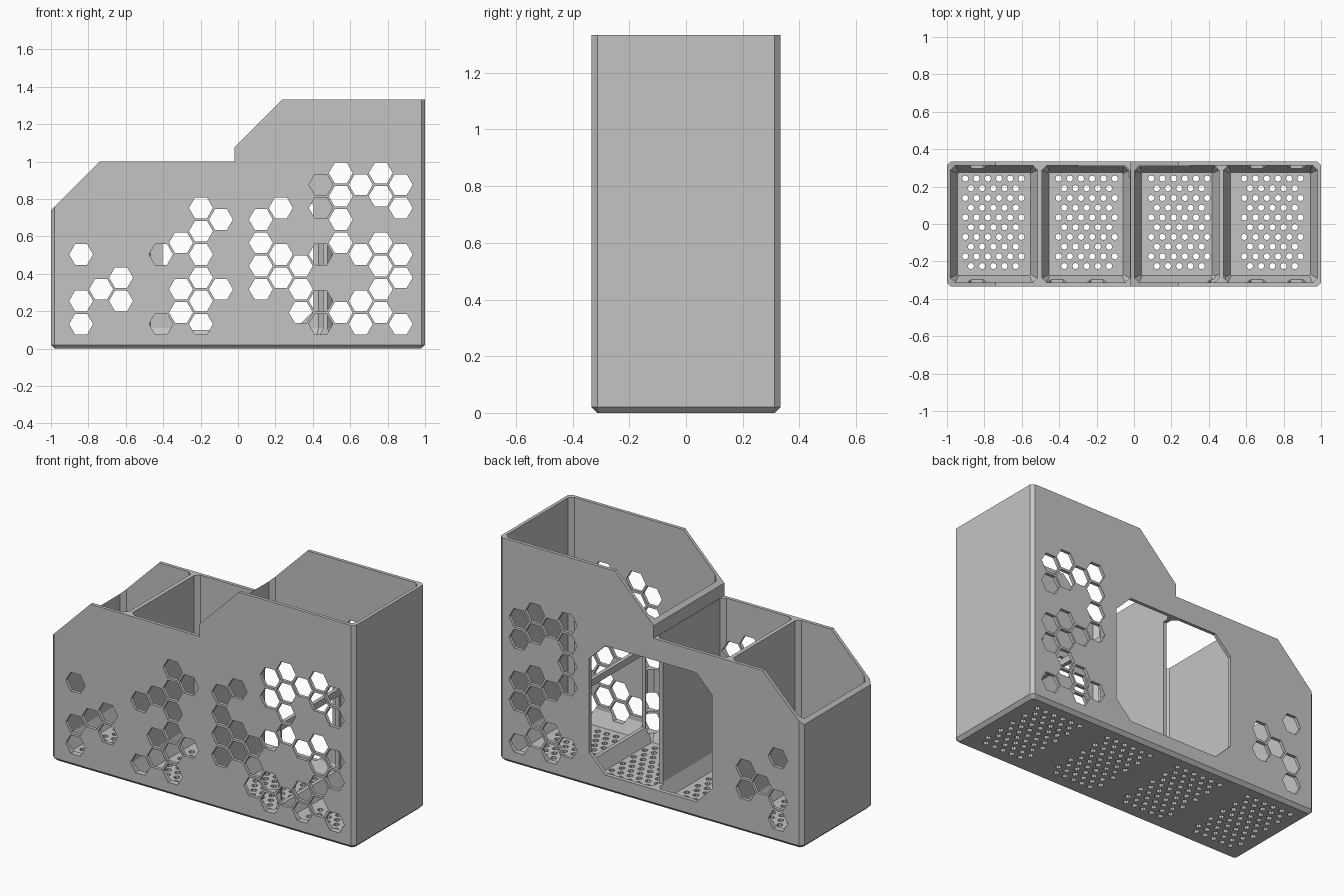
import bpy, bmesh, math

if "Cube" in bpy.data.objects:
    bpy.data.objects.remove(bpy.data.objects["Cube"])

grey = bpy.data.materials.new("plain grey")
grey.diffuse_color = (0.55, 0.55, 0.55, 1)
grey.use_nodes = True
grey.node_tree.nodes["Principled BSDF"].inputs["Base Color"].default_value = grey.diffuse_color


def loft(bm, rings):
    """Closed solid through matching rings of points."""
    vs = [[bm.verts.new(p) for p in r] for r in rings]
    n = len(vs[0])
    bm.faces.new(vs[0][::-1])
    bm.faces.new(vs[-1])
    for a, b in zip(vs, vs[1:]):
        for i in range(n):
            j = (i + 1) % n
            bm.faces.new((a[i], a[j], b[j], b[i]))


def rect(x0, x1, y0, y1, c, z):
    """Rectangle ring with chamfered corners at height z."""
    return [(x0 + c, y0, z), (x1 - c, y0, z), (x1, y0 + c, z), (x1, y1 - c, z),
            (x1 - c, y1, z), (x0 + c, y1, z), (x0, y1 - c, z), (x0, y0 + c, z)]


def slab(bm, outline, y0, y1):
    """Extrude an x-z outline along y."""
    loft(bm, [[(x, y, z) for x, z in outline] for y in (y0, y1)])


def make(name, bm):
    bmesh.ops.recalc_face_normals(bm, faces=bm.faces[:])
    me = bpy.data.meshes.new(name)
    bm.to_mesh(me)
    bm.free()
    ob = bpy.data.objects.new(name, me)
    bpy.context.collection.objects.link(ob)
    me.materials.append(grey)
    return ob


def cut(target, bm):
    cutter = make("cutter", bm)
    cutter.hide_render = True
    mod = target.modifiers.new("cut", 'BOOLEAN')
    mod.operation, mod.solver, mod.object = 'DIFFERENCE', 'EXACT', cutter
    bpy.context.view_layer.objects.active = target
    bpy.ops.object.modifier_apply(modifier="cut")
    bpy.data.objects.remove(cutter)


# Outer block with chamfered upright and bottom edges
W, D, H, C = 1.0, 0.333, 1.333, 0.02
bm = bmesh.new()
loft(bm, [rect(-W + C, W - C, -D + C, D - C, C * 0.6, 0),
          rect(-W, W, -D, D, C, C),
          rect(-W, W, -D, D, C, H)])
body = make("organizer_body", bm)

# Stepped, sloping top outline
bm = bmesh.new()
slab(bm, [(-1.1, 0.64), (-0.74, 1.0), (-0.02, 1.0), (-0.02, 1.075),
          (0.44, 1.535), (-1.1, 1.535)], -0.5, 0.5)
cut(body, bm)

# Four compartments with sloped floor edges
bm = bmesh.new()
IY, S = 0.313, 0.037
for x0, x1 in [(-0.98, -0.516), (-0.492, -0.022), (0.002, 0.455), (0.478, 0.98)]:
    loft(bm, [rect(x0 + S, x1 - S, -IY + S, IY - S, 0.006, 0.03),
              rect(x0, x1, -IY, IY, 0.025, 0.11),
              rect(x0, x1, -IY, IY, 0.025, 1.6)])
cut(body, bm)

# Low right divider: open above the beam, window below it
bm = bmesh.new()
slab(bm, [(0.42, 0.59), (0.515, 0.59), (0.515, 1.6), (0.42, 1.6)], -IY, IY)
slab(bm, [(0.42, 0.11), (0.515, 0.11), (0.515, 0.55), (0.42, 0.55)], -0.27, 0.27)
cut(body, bm)

# Large chamfered opening in the back, notching the middle divider
bm = bmesh.new()
a, c, z0, z1 = 0.405, 0.105, 0.1, 0.87
slab(bm, [(-a + c, z0), (a - c, z0), (a, z0 + c), (a, z1 - c),
          (a - c, z1), (-a + c, z1), (-a, z1 - c), (-a, z0 + c)], 0.25, 0.45)
cut(body, bm)

# Honeycomb holes: column number (from the right) -> rows
CELLS = {0: "02356", 1: "012356", 2: "0136", 3: "03456", 4: "01356",
         5: "012", 6: "235", 7: "1234", 9: "14", 10: "012345",
         11: "013", 12: "03", 14: "12", 15: "1", 16: "013"}


def honeycomb(columns, y0, y1):
    bm = bmesh.new()
    for k in columns:
        for n in CELLS[k]:
            cx = 0.87 - 0.1068 * k
            cz = 0.131 + 0.1243 * (int(n) + 0.5 * (k % 2))
            slab(bm, [(cx + 0.064 * math.cos(i * math.pi / 3),
                       cz + 0.064 * math.sin(i * math.pi / 3)) for i in range(6)], y0, y1)
    return bm


cut(body, honeycomb(CELLS, -0.45, -0.272))
cut(body, honeycomb([k for k in CELLS if k < 4 or k > 12], 0.272, 0.45))

# Staggered drain holes in each floor
bm = bmesh.new()
for cx in (-0.752, -0.253, 0.242, 0.74):
    for r in range(10):
        count = 6 - r % 2
        for i in range(count):
            x, y = cx + (i - (count - 1) / 2) * 0.06, 0.243 - r * 0.052
            loft(bm, [[(x + 0.017 * math.cos(t * math.pi / 4),
                        y + 0.017 * math.sin(t * math.pi / 4), z) for t in range(8)]
                      for z in (-0.05, 0.06)])
cut(body, bm)

for p in body.data.polygons:
    p.use_smooth = False
    p.material_index = 0
